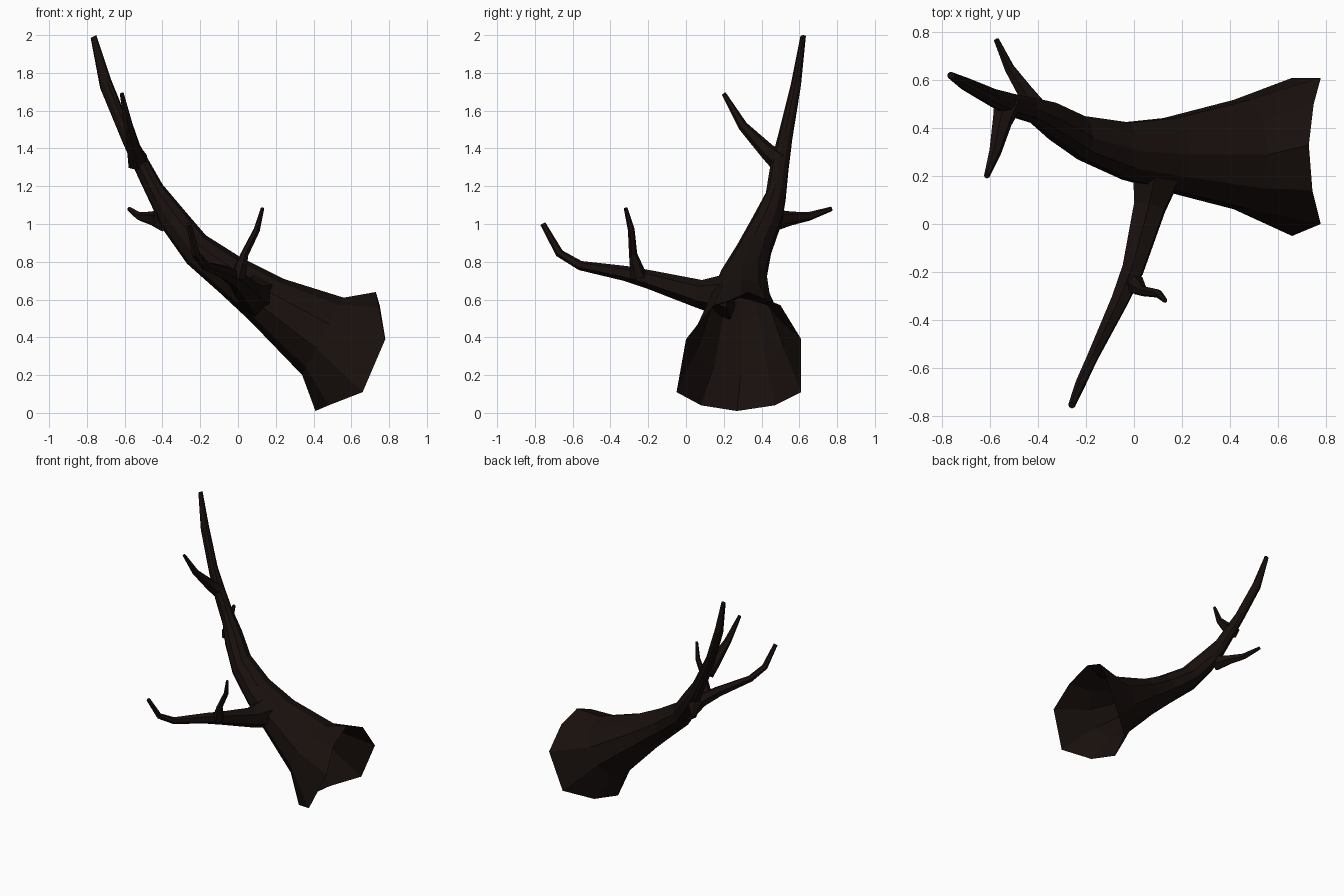
import bpy, bmesh
from math import cos, sin, pi
from mathutils import Vector

if "Cube" in bpy.data.objects:
    bpy.data.objects.remove(bpy.data.objects["Cube"])

bark = bpy.data.materials.new("dark_bark")
bark.diffuse_color = (0.009, 0.005, 0.004, 1)
bark.use_nodes = True
bark.node_tree.nodes["Principled BSDF"].inputs["Base Color"].default_value = bark.diffuse_color


def skin(name, rings, cap_start=False):
    """Flat-shaded tube through rings of equal point count, closed at the tip."""
    bm = bmesh.new()
    vs = [[bm.verts.new(p) for p in ring] for ring in rings]
    n = len(vs[0])
    for a, b in zip(vs, vs[1:]):
        for i in range(n):
            j = (i + 1) % n
            bm.faces.new((a[i], a[j], b[j], b[i]))
    bm.faces.new(vs[-1])
    if cap_start:
        bm.faces.new(vs[0][::-1])
    bmesh.ops.recalc_face_normals(bm, faces=bm.faces)
    me = bpy.data.meshes.new(name)
    bm.to_mesh(me)
    bm.free()
    me.materials.append(bark)
    ob = bpy.data.objects.new(name, me)
    bpy.context.collection.objects.link(ob)
    return ob


def trunk_ring(tx, tz, bx, bz, y0, y1, n=10):
    """Ring spanning top point, bottom point and a y range."""
    c = Vector(((tx + bx) / 2, (y0 + y1) / 2, (tz + bz) / 2))
    u = Vector(((tx - bx) / 2, 0, (tz - bz) / 2))
    v = Vector((0, (y1 - y0) / 2, 0))
    return [c + u * cos(2 * pi * i / n) + v * sin(2 * pi * i / n) for i in range(n)]


def branch(name, stations, n=6):
    """Tapered tube along (x, y, z, radius) stations."""
    pts = [Vector(s[:3]) for s in stations]
    rings = []
    for i, p in enumerate(pts):
        d = (pts[min(i + 1, len(pts) - 1)] - pts[max(i - 1, 0)]).normalized()
        u = d.cross(Vector((1, 0.1, 0))).normalized()
        v = d.cross(u)
        r = stations[i][3]
        rings.append([p + (u * cos(2 * pi * k / n) + v * sin(2 * pi * k / n)) * r
                      for k in range(n)])
    return skin(name, rings, True)


# flared, uneven open root end
rim = [(.73, .33, .64), (.75, .50, .57), (.78, .61, .39), (.66, .61, .11),
       (.48, .47, .04), (.41, .27, .01), (.48, .08, .04), (.66, -.05, .11),
       (.78, 0, .39), (.745, .14, .56)]

# trunk stations: top x, top z, bottom x, bottom z, y min, y max
stations = [(.56, .61, .34, .20, .05, .53),
            (.24, .71, .06, .49, .13, .45),
            (.02, .82, -.09, .63, .18, .43),
            (-.17, .94, -.27, .79, .265, .455),
            (-.29, 1.08, -.39, .96, .35, .51),
            (-.40, 1.21, -.45, 1.08, .42, .53),
            (-.48, 1.35, -.53, 1.25, .445, .545),
            (-.56, 1.49, -.61, 1.43, .485, .565),
            (-.67, 1.76, -.73, 1.72, .555, .61),
            (-.75, 2.0, -.78, 1.985, .605, .635)]
skin("trunk", [rim] + [trunk_ring(*s) for s in stations])

# long side branch and its twig
branch("side_branch", [(.10, .24, .62, .125), (.065, .07, .63, .075),
                       (-.005, -.19, .705, .05), (-.06, -.32, .738, .04),
                       (-.175, -.56, .78, .025), (-.225, -.67, .845, .022),
                       (-.26, -.757, 1.0, .015)])
branch("side_branch_twig", [(0, -.25, .72, .045), (.035, -.28, .84, .022),
                            (.10, -.29, .97, .018), (.13, -.32, 1.085, .01)])

# twigs on the upper trunk
branch("back_twig", [(-.40, .46, 1.02, .06), (-.46, .56, 1.03, .036),
                     (-.52, .65, 1.04, .023), (-.575, .77, 1.08, .012)])
branch("front_twig", [(-.53, .50, 1.33, .06), (-.55, .43, 1.385, .043),
                      (-.58, .30, 1.52, .026), (-.615, .20, 1.69, .012)])
